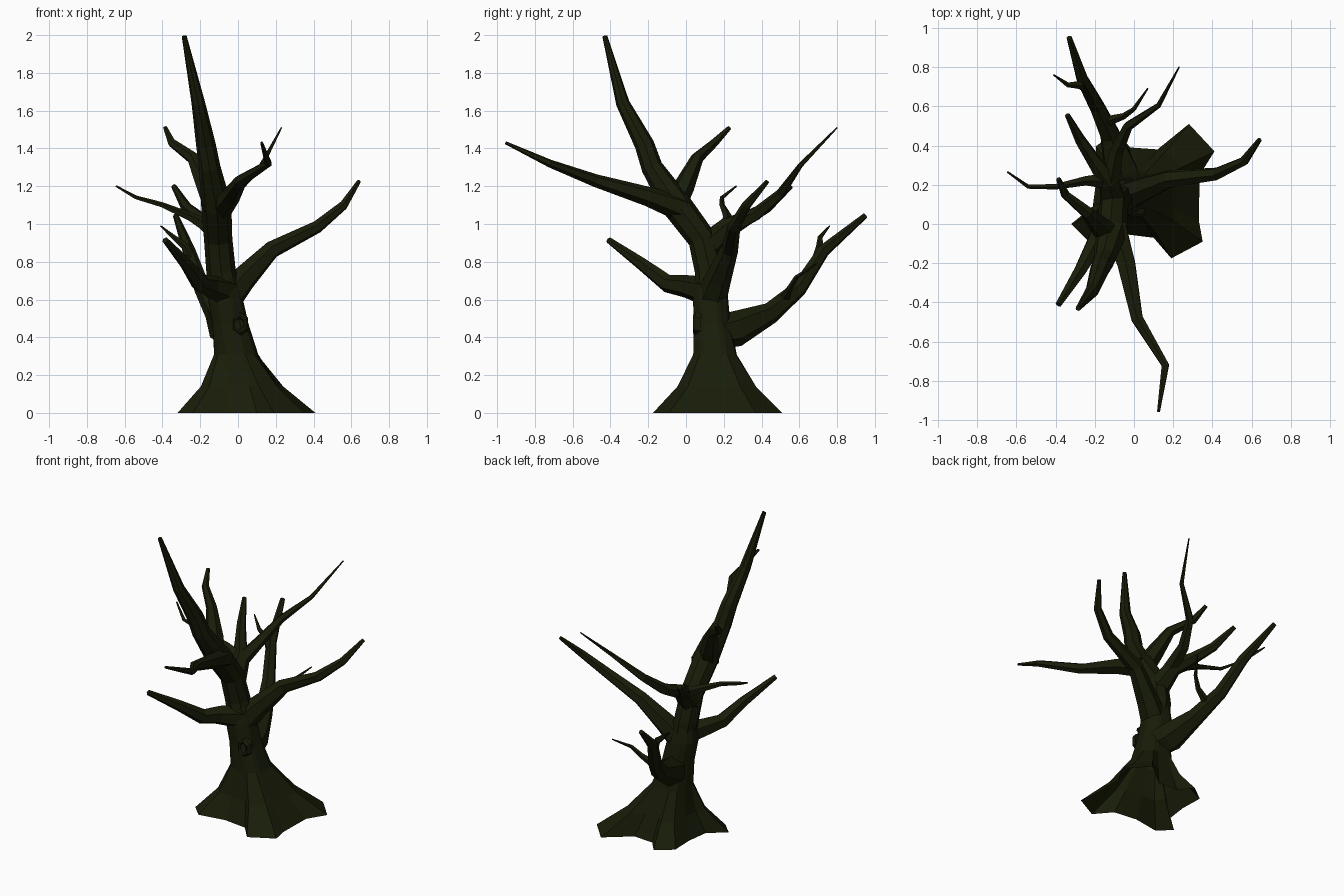
import bpy, bmesh, math
from mathutils import Vector

bark = bpy.data.materials.new("bark")
bark.diffuse_color = (0.0095, 0.012, 0.0025, 1)
parts = []


def loft(name, rings):
    """Skin a list of equal-length vertex rings and cap both ends, flat shaded."""
    bm = bmesh.new()
    loops = [[bm.verts.new(p) for p in ring] for ring in rings]
    n = len(loops[0])
    for a, b in zip(loops, loops[1:]):
        for i in range(n):
            j = (i + 1) % n
            bm.faces.new((a[i], a[j], b[j], b[i]))
    bm.faces.new(loops[0][::-1])
    bm.faces.new(loops[-1])
    bmesh.ops.recalc_face_normals(bm, faces=bm.faces[:])
    me = bpy.data.meshes.new(name)
    bm.to_mesh(me)
    bm.free()
    me.materials.append(bark)
    ob = bpy.data.objects.new(name, me)
    bpy.context.collection.objects.link(ob)
    parts.append(ob)
    return ob


def limb(name, sides, path):
    """Tapered tube along (x, y, z, radius) points."""
    pts = [Vector(p[:3]) for p in path]
    rings, u = [], None
    for i, p in enumerate(pts):
        t = Vector((0, 0, 0))
        if i > 0:
            t += (p - pts[i - 1]).normalized()
        if i < len(pts) - 1:
            t += (pts[i + 1] - p).normalized()
        t.normalize()
        if u is None:
            u = Vector((0, 0, 1)) if abs(t.z) < 0.8 else Vector((0, -1, 0))
        u = (u - t * u.dot(t)).normalized()
        v = t.cross(u)
        r = path[i][3]
        rings.append([p + r * (math.cos(a) * u + math.sin(a) * v)
                      for a in (math.tau * k / sides for k in range(sides))])
    return loft(name, rings)


# Trunk with four flared roots: star outline on the ground, rounder higher up
star = [(0.41, 0.37), (0.28, 0.51), (0.12, 0.38), (-0.02, 0.39),
        (-0.09, 0.475), (-0.195, 0.395), (-0.19, 0.24), (-0.21, 0.09),
        (-0.32, 0.0), (-0.24, -0.08), (-0.06, -0.05), (0.10, -0.07),
        (0.19, -0.175), (0.35, -0.09), (0.33, 0.02), (0.335, 0.25)]
base = Vector((0.05, 0.165))
# (x, y, z, round radius, share of star outline)
levels = [(0.05, 0.165, 0, 0, 1), (0.025, 0.165, 0.14, 0.125, 0.42),
          (-0.01, 0.155, 0.31, 0.113, 0.05), (-0.04, 0.14, 0.47, 0.1, 0),
          (-0.07, 0.13, 0.62, 0.096, 0), (-0.085, 0.125, 0.74, 0.07, 0)]
rings = []
for x, y, z, r, w in levels:
    ring = []
    for s in star:
        d = Vector(s) - base
        d = d * w + d.normalized() * r * (1 - w)
        ring.append((x + d.x, y + d.y, z))
    rings.append(ring)
trunk = loft("trunk", rings)

# Main leader leaning forward and left
limb("leader", 8, [
    (-0.06, 0.13, 0.58, .085), (-0.09, 0.125, 0.75, .078), (-0.105, 0.085, 0.92, .075),
    (-0.115, -0.05, 1.1, .08), (-0.15, -0.18, 1.3, .057), (-0.17, -0.22, 1.42, .052),
    (-0.21, -0.335, 1.64, .036), (-0.285, -0.43, 1.995, .013)])

# Major branches
limb("front_branch", 6, [
    (-0.1, -0.02, 1.08, .07), (-0.04, -0.2, 1.145, .052), (0.015, -0.48, 1.23, .034),
    (0.16, -0.72, 1.32, .021), (0.125, -0.955, 1.43, .008)])
limb("upper_back_branch", 6, [
    (-0.12, -0.07, 1.08, .065), (-0.17, -0.01, 1.2, .056), (-0.24, 0.06, 1.35, .034),
    (-0.35, 0.15, 1.43, .023), (-0.385, 0.23, 1.51, .012)])
limb("right_branch", 6, [
    (-0.06, 0.13, 0.6, .085), (0.03, 0.17, 0.71, .07), (0.18, 0.23, 0.865, .047),
    (0.42, 0.255, 0.985, .034), (0.56, 0.32, 1.1, .025), (0.64, 0.43, 1.225, .012)])
limb("left_front_branch", 6, [
    (-0.06, 0.12, 0.64, .08), (-0.15, 0.0, 0.67, .06), (-0.2, -0.1, 0.685, .048),
    (-0.27, -0.23, 0.785, .035), (-0.385, -0.41, 0.915, .017)])
limb("low_back_branch", 6, [
    (-0.03, 0.16, 0.42, .085), (-0.065, 0.265, 0.445, .095), (-0.12, 0.45, 0.53, .057),
    (-0.19, 0.6, 0.66, .043), (-0.26, 0.73, 0.86, .034), (-0.33, 0.95, 1.045, .015)])
limb("mid_back_branch", 6, [
    (-0.1, 0.1, 0.87, .075), (-0.13, 0.22, 0.98, .055), (-0.21, 0.33, 1.035, .037),
    (-0.275, 0.43, 1.09, .029), (-0.34, 0.555, 1.2, .014)])

# Thin side branches and twigs
limb("long_back_twig", 5, [
    (-0.12, 0.2, 0.97, .05), (-0.09, 0.37, 1.05, .036), (-0.03, 0.5, 1.16, .026),
    (0.125, 0.605, 1.31, .014), (0.23, 0.8, 1.51, .004)])
limb("left_twig", 5, [
    (-0.13, 0.22, 0.97, .045), (-0.25, 0.22, 1.035, .025), (-0.4, 0.19, 1.1, .015),
    (-0.54, 0.19, 1.14, .011), (-0.645, 0.265, 1.2, .005)])
limb("low_back_left_twig", 5, [
    (-0.24, 0.69, 0.8, .028), (-0.28, 0.71, 0.88, .022), (-0.34, 0.71, 0.93, .013),
    (-0.41, 0.76, 0.99, .004)])
limb("low_back_right_twig", 5, [
    (-0.15, 0.52, 0.6, .03), (-0.05, 0.55, 0.66, .017), (0.0, 0.585, 0.72, .012),
    (0.07, 0.69, 0.79, .004)])

# Knot hole on the front of the trunk: raised rim with a sunken centre
loft("knot_hole", [[(0.01 + s * .048 * math.sin(a), y, 0.47 + s * .064 * math.cos(a))
                    for a in (math.tau * k / 6 for k in range(6))]
                   for s, y in ((1.05, .08), (1, .05), (.75, .036), (.55, .042), (.45, .058))])

# Fuse everything into one skin, then open the underside
for p in parts[1:]:
    m = trunk.modifiers.new("join_" + p.name, 'BOOLEAN')
    m.operation, m.solver, m.object = 'UNION', 'EXACT', p
dg = bpy.context.evaluated_depsgraph_get()
fused = bpy.data.meshes.new_from_object(trunk.evaluated_get(dg))
trunk.modifiers.clear()
bm = bmesh.new()
bm.from_mesh(fused)
under = [f for f in bm.faces if f.calc_center_median().z < 0.001]
bmesh.ops.delete(bm, geom=under, context='FACES')
bm.to_mesh(fused)
bm.free()
trunk.data = fused
trunk.name = "bare_tree"
for p in parts[1:]:
    bpy.data.objects.remove(p)
